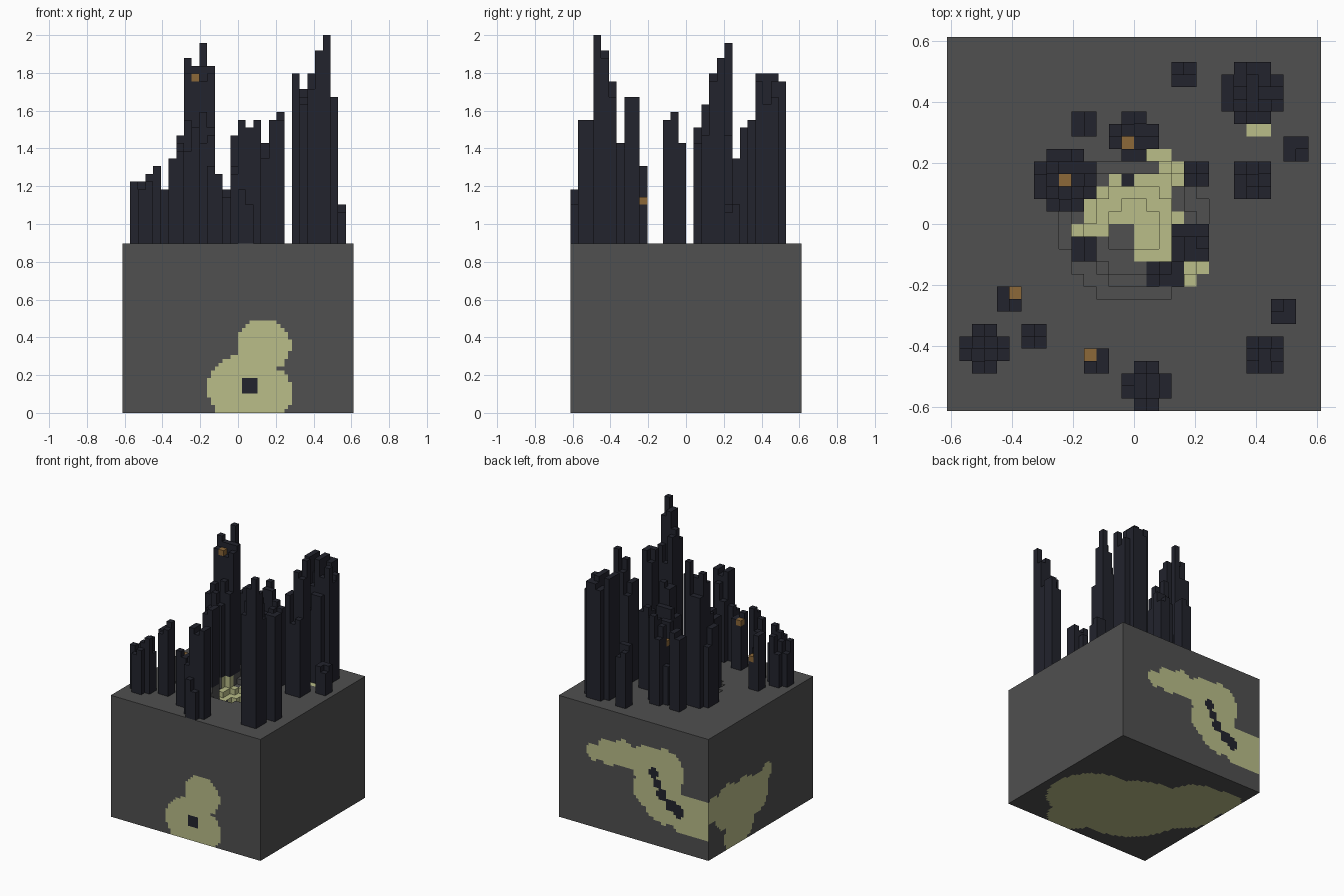
import bpy, bmesh, math, random
from mathutils import Vector

random.seed(4)
V = 2 / 49            # one voxel
HALF, GROUND = 15, 22  # block half-width and height in voxels

cube = bpy.data.objects.get("Cube")
if cube:
    bpy.data.objects.remove(cube)


def material(name, r, g, b):
    m = bpy.data.materials.new(name)
    m.use_nodes = True
    m.diffuse_color = (r, g, b, 1)
    m.node_tree.nodes["Principled BSDF"].inputs["Base Color"].default_value = (r, g, b, 1)
    return m


MATERIALS = [
    material("grey_stone", 0.08, 0.08, 0.08),
    material("pale_yellow_stone", 0.49, 0.51, 0.25),
    material("dark_basalt", 0.016, 0.017, 0.026),
    material("amber_brown", 0.262, 0.138, 0.04),
]
STONE, PALE, DARK, AMBER = range(len(MATERIALS))


def make_object(name, bm):
    mesh = bpy.data.meshes.new(name)
    bm.to_mesh(mesh)
    bm.free()
    for m in MATERIALS:
        mesh.materials.append(m)
    obj = bpy.data.objects.new(name, mesh)
    bpy.context.scene.collection.objects.link(obj)
    return obj


def quad(bm, origin, u, v, mat):
    """Face spanned by u and v from origin, in voxel units, facing u x v."""
    corners = (origin, origin + u, origin + u + v, origin + v)
    bm.faces.new([bm.verts.new(p * V) for p in corners]).material_index = mat


def box(bm, i, j, z0, z1, mat):
    """Column one voxel wide, without its hidden underside."""
    x, y, up = Vector((1, 0, 0)), Vector((0, 1, 0)), Vector((0, 0, z1 - z0))
    o = Vector((i, j, z0))
    quad(bm, o, x, up, mat)
    quad(bm, o + x, y, up, mat)
    quad(bm, o + x + y, -x, up, mat)
    quad(bm, o + y, -y, up, mat)
    quad(bm, o + up, x, y, mat)


# Tower clusters: first column, first row, width, height limit
CLUSTERS = [
    (3, 11, 2, 33), (7, 8, 5, 49), (-5, 7, 2, 36), (-2, 5, 4, 38), (-8, 1, 5, 49),
    (4, 3, 2, 37), (8, 2, 3, 49), (12, 5, 2, 28), (-5, -3, 2, 36), (3, -3, 3, 49),
    (-11, -7, 2, 32), (-14, -12, 4, 33), (-9, -10, 2, 36), (-4, -12, 2, 33),
    (-1, -15, 4, 38), (9, -12, 3, 49), (11, -8, 2, 43),
]
# Skyline limits across the width and across the depth
SKY_X = [32, 33, 32, 32, 30, 33, 38, 46, 45, 48, 45, 32, 30, 36,
         38, 37, 38, 35, 38, 39, 22, 44, 42, 44, 47, 49, 41, 28]
SKY_Y = [31, 38, 38, 49, 47, 43, 36, 43, 41, 32, 22, 22, 38, 39,
         35, 22, 39, 40, 44, 46, 48, 34, 37, 38, 44, 44, 45, 43]
# Columns capped with an amber voxel, and their heights
AMBER_TOPS = {(-6, 3): 44, (-1, 6): 33, (-10, -6): 28, (-4, -11): 31}

tower_cells = set()
for n, (i0, j0, size, limit) in enumerate(CLUSTERS):
    bm = bmesh.new()
    for a in range(size):
        for b in range(size):
            if size > 3 and a in (0, size - 1) and b in (0, size - 1):
                continue
            i, j = i0 + a, j0 + b
            tower_cells.add((i, j))
            sx, sy = SKY_X[i + 14], SKY_Y[j + 15]
            top = min(sx, sy, limit)
            # peaks keep the full skyline, other columns fall short of it
            if abs(sx - sy) > 1:
                top -= random.randint(0, 2 if size == 2 else 5)
            top = max(top, GROUND + 3)
            if (i, j) in AMBER_TOPS:
                top = AMBER_TOPS[i, j] - 1
                box(bm, i, j, top, top + 1, AMBER)
            box(bm, i, j, GROUND, top, DARK)
    make_object(f"tower_cluster_{n + 1}", bm)

# Block top: coloured cells by row, and a stepped crater
PALE_ROWS = {7: [(9, 10)], 5: [(1, 2)], 4: [(2, 3)], 3: [(-2, -2), (0, 3)], 2: [(-3, 2)],
             1: [(-4, 2)], 0: [(-4, 3)], -1: [(-5, -3), (0, 2)], -2: [(0, 2)],
             -3: [(0, 2)], -4: [(4, 5)], -5: [(4, 4)]}


def top_material(i, j):
    if (i, j) == (-1, 3) or (1 <= i <= 3 and j in (-5, -4)):
        return DARK
    return PALE if any(a <= i <= b for a, b in PALE_ROWS.get(j, [])) else STONE


def top_height(i, j):
    r = math.hypot(i + 0.5, j + 0.8) / 5.8
    if r >= 1 or (i, j) in tower_cells:
        return GROUND
    return GROUND - max(1, round(4 * (1 - r * r)))


bm = bmesh.new()
X, Y, Z = (Vector(a) for a in ((1, 0, 0), (0, 1, 0), (0, 0, 1)))
for i in range(-HALF, HALF):
    for j in range(-HALF, HALF):
        h, mat = top_height(i, j), top_material(i, j)
        base = Vector((i, j, h))
        quad(bm, base, X, Y, mat)
        # crater walls rising to the higher neighbours
        for di, dj, start, along in ((-1, 0, base, Y), (1, 0, base + X + Y, -Y),
                                     (0, -1, base + X, -X), (0, 1, base + Y, X)):
            if max(abs(i + di + 0.5), abs(j + dj + 0.5)) < HALF:
                rise = top_height(i + di, j + dj) - h
                if rise > 0:
                    quad(bm, start, along, Z * rise, mat)
make_object("block_top", bm)

# Mineral patches as unions of discs (two face coordinates, radius)
FRONT = [(3.3, 8.7, 3.5), (0.2, 3.2, 4.2), (3.6, 2.6, 3.5), (1.8, 6, 2.5)]
BACK = [(8, 13.7, 1.5), (5, 14.3, 2.4), (2, 14.8, 2.5), (-3, 14, 3.6), (-6.3, 14, 3.8),
        (-3.4, 9.6, 3.5), (-6, 8.5, 4.3), (-10.3, 7, 3.7), (-13.5, 7, 3.5)]
SIDE = [(9.5, 7.8, 4), (13.5, 8.7, 2.4), (5, 7, 4.4), (1.5, 7, 3.6),
        (-1.7, 10, 1.5), (5, 3, 3), (8, 2, 2.5)]
UNDER = [(6, -4, 7.5), (-2, -3, 9.5), (-9, 2, 6), (-8, 6, 5), (4, -11, 4.5), (-12, 8, 3.7)]
FRONT_CORE = [(1.5, 3.5, 1.2)]
BACK_CORE = [(-4, 13, 0.9), (-4.7, 11.2, 0.9), (-5.7, 9.5, 1), (-7.4, 8.1, 1.1), (-9, 7.3, 1.1)]


def inside(discs, p, q):
    return any(math.hypot(p - a, q - b) < r for a, b, r in discs)


def panel(name, origin, u, v, nu, nv, axes, patch=(), core=()):
    """Flat side of the block, cut into half-voxel faces where it carries a patch."""
    bm = bmesh.new()
    if not patch:
        quad(bm, origin, u * nu, v * nv, STONE)
    else:
        for a in range(2 * nu):
            for b in range(2 * nv):
                o = origin + u * a / 2 + v * b / 2
                c = o + (u + v) / 4
                p, q = c[axes[0]], c[axes[1]]
                mat = DARK if inside(core, p, q) else PALE if inside(patch, p, q) else STONE
                quad(bm, o, u / 2, v / 2, mat)
    bmesh.ops.remove_doubles(bm, verts=bm.verts, dist=1e-5)
    make_object(name, bm)


W = 2 * HALF
corner = (X + Y) * HALF
panel("block_front", -corner, X, Z, W, GROUND, (0, 2), FRONT, FRONT_CORE)
panel("block_back", corner, -X, Z, W, GROUND, (0, 2), BACK, BACK_CORE)
panel("block_right_side", (Y - X) * HALF, -Y, Z, W, GROUND, (1, 2), SIDE)
panel("block_left_side", (X - Y) * HALF, Y, Z, W, GROUND, (1, 2))
panel("block_underside", -corner, Y, X, W, W, (0, 1), UNDER)
